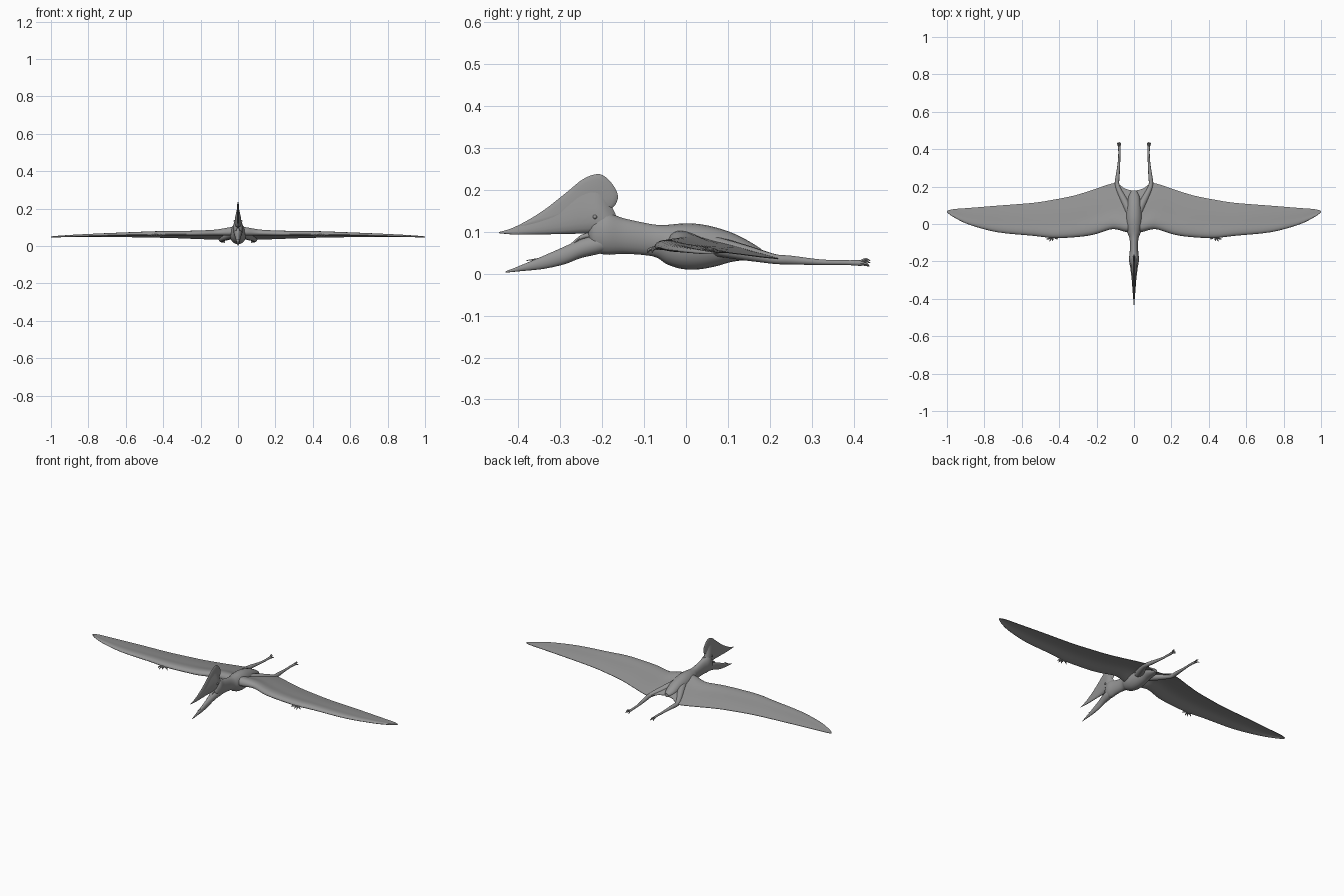
import bpy, bmesh, math
from mathutils import Vector

skin = bpy.data.materials.new("grey_skin")
skin.diffuse_color = (0.3, 0.3, 0.3, 1)


def spline(keys, steps):
    """Catmull-Rom sampling of a list of equal-length tuples."""
    out = []
    for i in range(len(keys) - 1):
        a, b, c, d = (keys[max(0, min(len(keys) - 1, i + k))] for k in (-1, 0, 1, 2))
        for s in range(steps):
            t = s / steps
            out.append([0.5 * (2 * q + (r - p) * t + (2 * p - 5 * q + 4 * r - u) * t * t
                               + (3 * q - p - 3 * r + u) * t ** 3)
                        for p, q, r, u in zip(a, b, c, d)])
    return out + [list(keys[-1])]


def finish(name, bm, mirror=False, angle=50):
    bmesh.ops.recalc_face_normals(bm, faces=bm.faces)
    me = bpy.data.meshes.new(name)
    bm.to_mesh(me)
    bm.free()
    me.materials.append(skin)
    ob = bpy.data.objects.new(name, me)
    bpy.context.collection.objects.link(ob)
    bpy.ops.object.select_all(action='DESELECT')
    ob.select_set(True)
    bpy.context.view_layer.objects.active = ob
    bpy.ops.object.shade_smooth_by_angle(angle=math.radians(angle))
    if mirror:
        ob.modifiers.new("mirror", 'MIRROR').merge_threshold = 0.0005
    return ob


def loft(name, rings, caps=(True, True), mirror=False):
    """Skin a list of closed rings of points."""
    bm = bmesh.new()
    rows = [[bm.verts.new(p) for p in ring] for ring in rings]
    n = len(rows[0])
    for a, b in zip(rows, rows[1:]):
        for i in range(n):
            bm.faces.new((a[i], a[(i + 1) % n], b[(i + 1) % n], b[i]))
    if caps[0]:
        bm.faces.new(rows[0])
    if caps[1]:
        bm.faces.new(rows[-1])
    return finish(name, bm, mirror)


def lengthwise(name, keys, taper=0.0, n=20, steps=5):
    """Loft along y from keys (y, bottom, top, half width); taper narrows the top."""
    rings = []
    for y, lo, hi, w in spline(keys, steps):
        ring = []
        for i in range(n):
            a = 2 * math.pi * i / n
            k = (math.sin(a) + 1) / 2
            ring.append((max(w, 0.0005) * math.cos(a) * (1 - taper * k), y,
                         lo + max(hi - lo, 0.001) * k))
        rings.append(ring)
    return loft(name, rings)


def tube(name, keys, n=10, steps=4):
    """Mirrored round limb from keys (x, y, z, radius)."""
    pts = spline(keys, steps)
    rings = []
    for i, p in enumerate(pts):
        d = Vector(pts[min(i + 1, len(pts) - 1)][:3]) - Vector(pts[max(i - 1, 0)][:3])
        u = d.cross(Vector((0, 0, 1))).normalized()
        v = u.cross(d).normalized()
        rings.append([Vector(p[:3]) + max(p[3], 0.0004) *
                      (u * math.cos(2 * math.pi * k / n) + v * math.sin(2 * math.pi * k / n))
                      for k in range(n)])
    return loft(name, rings, mirror=True)


# Torso and neck
lengthwise("body_and_neck", [
    (-0.232, 0.085, 0.105, 0.008), (-0.22, 0.055, 0.13, 0.02), (-0.19, 0.045, 0.145, 0.027),
    (-0.15, 0.047, 0.132, 0.023), (-0.10, 0.044, 0.121, 0.022), (-0.07, 0.038, 0.116, 0.026),
    (-0.045, 0.022, 0.116, 0.036), (-0.01, 0.011, 0.119, 0.044), (0.03, 0.010, 0.118, 0.045),
    (0.07, 0.017, 0.110, 0.042), (0.11, 0.028, 0.097, 0.036), (0.15, 0.033, 0.077, 0.028),
    (0.18, 0.038, 0.058, 0.012)])

# Upper beak rising into the skull
lengthwise("upper_beak", [
    (-0.445, 0.096, 0.099, 0.001), (-0.41, 0.093, 0.110, 0.004), (-0.36, 0.093, 0.137, 0.008),
    (-0.30, 0.094, 0.178, 0.013), (-0.25, 0.095, 0.215, 0.020), (-0.21, 0.095, 0.215, 0.027),
    (-0.18, 0.095, 0.165, 0.025), (-0.165, 0.105, 0.135, 0.015)], taper=0.88)

# Lower beak and tongue
lengthwise("lower_beak", [
    (-0.43, 0.002, 0.005, 0.001), (-0.39, 0.006, 0.021, 0.005), (-0.34, 0.011, 0.042, 0.009),
    (-0.29, 0.022, 0.064, 0.013), (-0.25, 0.037, 0.082, 0.018), (-0.21, 0.046, 0.092, 0.022),
    (-0.18, 0.055, 0.09, 0.02)])
lengthwise("tongue", [
    (-0.38, 0.030, 0.032, 0.001), (-0.33, 0.037, 0.043, 0.004), (-0.28, 0.058, 0.068, 0.006),
    (-0.25, 0.080, 0.092, 0.008), (-0.22, 0.085, 0.100, 0.008)], n=10)

# Head crest: thin lens with a rounded fan outline
outline = spline([(-0.40, 0.112), (-0.34, 0.150), (-0.285, 0.193), (-0.245, 0.225), (-0.21, 0.237),
                  (-0.188, 0.227), (-0.170, 0.205), (-0.162, 0.183), (-0.169, 0.163),
                  (-0.184, 0.147), (-0.178, 0.128), (-0.25, 0.112), (-0.40, 0.112)], 4)[:-1]
rings = []
for k in range(1, 10):
    s = math.sin(math.pi * k / 10)
    x = -0.007 * math.cos(math.pi * k / 10)
    rings.append([(x, -0.225 + (y + 0.225) * s, 0.165 + (z - 0.165) * s) for y, z in outline])
loft("head_crest", rings)

# Eyes
bm = bmesh.new()
bmesh.ops.create_uvsphere(bm, u_segments=12, v_segments=8, radius=0.005)
bmesh.ops.translate(bm, verts=bm.verts, vec=(0.0185, -0.217, 0.135))
finish("eyes", bm, mirror=True)

# Wings: keys (x, lead y, trail y, lead z, trail z, arm thickness, camber)
wing_keys = [
    (0.0, -0.045, 0.178, 0.074, 0.045, 0.020, 0.022), (0.045, -0.042, 0.188, 0.073, 0.042, 0.020, 0.018),
    (0.09, -0.030, 0.217, 0.071, 0.036, 0.017, 0.014), (0.13, -0.030, 0.213, 0.069, 0.036, 0.014, 0.013),
    (0.22, -0.058, 0.183, 0.066, 0.039, 0.012, 0.013), (0.32, -0.071, 0.152, 0.065, 0.043, 0.010, 0.013),
    (0.43, -0.075, 0.130, 0.064, 0.046, 0.010, 0.012), (0.54, -0.063, 0.113, 0.062, 0.048, 0.008, 0.011),
    (0.73, -0.044, 0.098, 0.057, 0.050, 0.006, 0.008), (0.88, -0.004, 0.086, 0.053, 0.050, 0.004, 0.005),
    (0.96, 0.034, 0.080, 0.050, 0.050, 0.003, 0.002), (0.99, 0.054, 0.074, 0.049, 0.049, 0.002, 0.001),
    (1.0, 0.064, 0.069, 0.049, 0.049, 0.001, 0.0)]
chord = [0, 0.01, 0.03, 0.06, 0.1, 0.15, 0.2, 0.26, 0.34, 0.45, 0.58, 0.72, 0.86, 1]
rings = []
for x, y0, y1, z0, z1, arm, camber in spline(wing_keys, 4):
    def point(t, side):
        bump = math.sqrt(max(0, 1 - ((t - 0.1) / 0.1) ** 2)) if t < 0.1 else \
            0.5 + 0.5 * math.cos(math.pi * min(1, (t - 0.1) / 0.35))
        half = arm * bump + 0.0012 * min(1, t * 20)
        z = z0 + (z1 - z0) * t + camber * math.sin(math.pi * t ** 0.8)
        return (x, y0 + (y1 - y0) * t, z + side * half)
    rings.append([point(t, 1) for t in chord] + [point(t, -1) for t in reversed(chord[1:])])
loft("wings", rings, caps=(False, True), mirror=True)

# Hind legs with toes
tube("hind_legs", [(0.025, 0.07, 0.065, 0.024), (0.055, 0.13, 0.052, 0.020), (0.08, 0.18, 0.041, 0.015),
                   (0.091, 0.215, 0.034, 0.012), (0.088, 0.25, 0.032, 0.011), (0.081, 0.32, 0.027, 0.007),
                   (0.078, 0.38, 0.026, 0.006), (0.079, 0.415, 0.025, 0.007), (0.080, 0.424, 0.024, 0.004)])
for i, (dx, z) in enumerate([(-0.011, 0.018), (-0.004, 0.026), (0.004, 0.031), (0.010, 0.020)]):
    tube(f"toe_{i + 1}", [(0.079, 0.41, 0.025, 0.004), (0.080 + dx * 0.7, 0.428, z + 0.003, 0.0035),
                          (0.081 + dx, 0.441 - abs(dx) * 0.4, z - 0.001, 0.0005)], n=6)

# Small clawed fingers on the wing's leading edge
for i, (dx, dy) in enumerate([(-0.028, -0.006), (0.0, -0.016), (0.016, -0.019), (0.032, -0.007)]):
    tube(f"wing_finger_{i + 1}", [(0.435, -0.062, 0.062, 0.006), (0.435 + dx * 0.6, -0.074 + dy * 0.3, 0.060, 0.0045),
                                  (0.435 + dx * 0.9, -0.074 + dy * 0.8, 0.056, 0.003),
                                  (0.435 + dx, -0.074 + dy, 0.049, 0.0005)], n=6)
